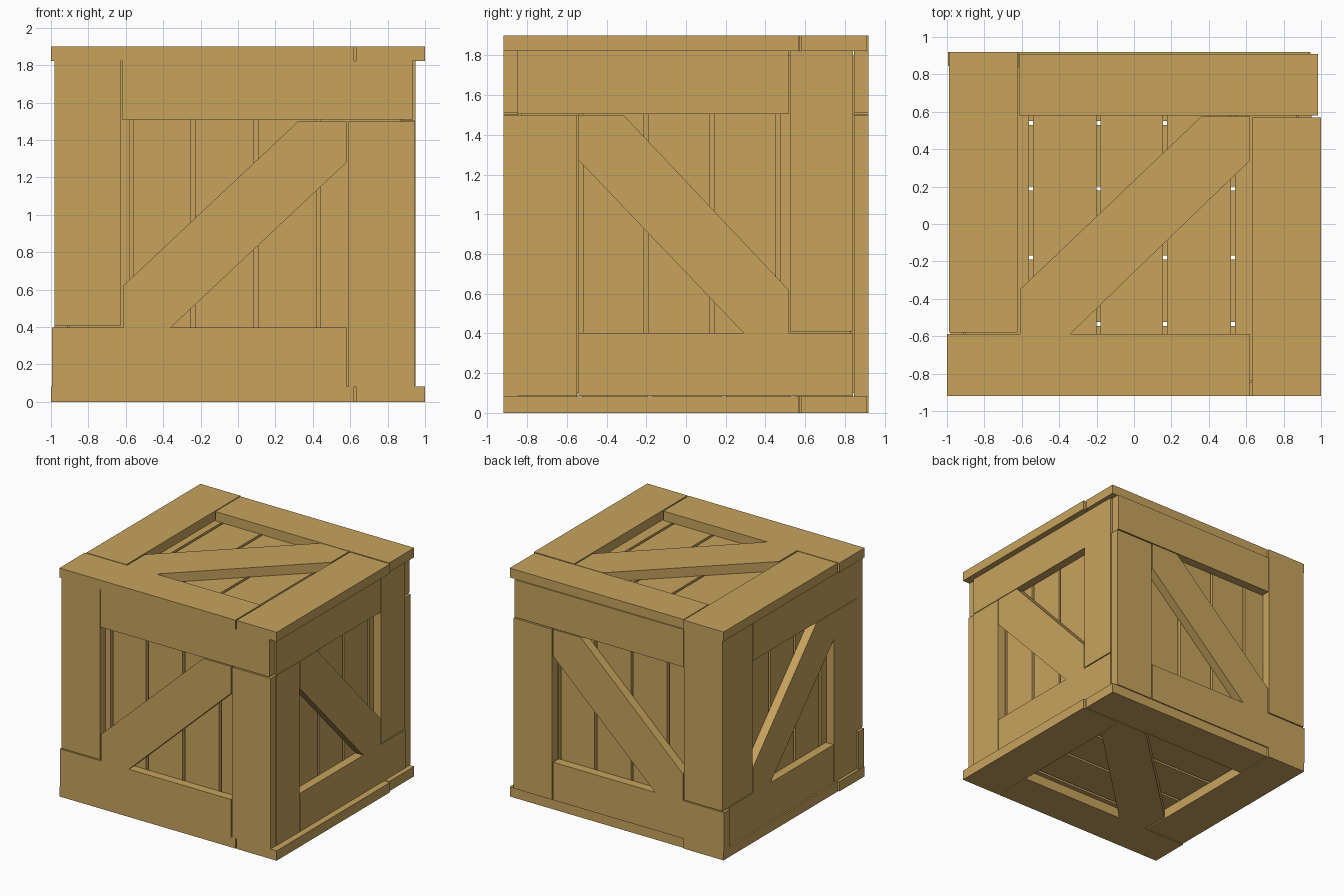
import bpy, bmesh
from mathutils import Vector

if "Cube" in bpy.data.objects:
    bpy.data.objects.remove(bpy.data.objects["Cube"])

wood = bpy.data.materials.new("wood")
wood.diffuse_color = (0.58, 0.37, 0.11, 1)
wood.use_nodes = True
wood.node_tree.nodes["Principled BSDF"].inputs["Base Color"].default_value = wood.diffuse_color


def prism(name, pts, d0, d1, axis):
    """Extrude a 2D outline between depths d0 and d1 along an axis."""
    def place(u, v, d):
        return {"x": (d, u, v), "y": (u, d, v), "z": (u, v, d)}[axis]
    bm = bmesh.new()
    a = [bm.verts.new(place(u, v, d0)) for u, v in pts]
    b = [bm.verts.new(place(u, v, d1)) for u, v in pts]
    bm.faces.new(a)
    bm.faces.new(b)
    for i in range(len(pts)):
        j = (i + 1) % len(pts)
        bm.faces.new((a[i], a[j], b[j], b[i]))
    bmesh.ops.recalc_face_normals(bm, faces=bm.faces)
    me = bpy.data.meshes.new(name)
    bm.to_mesh(me)
    bm.free()
    me.materials.append(wood)
    ob = bpy.data.objects.new(name, me)
    bpy.context.collection.objects.link(ob)
    return ob


def board(name, u0, u1, v0, v1, d0, d1, axis):
    return prism(name, [(u0, v0), (u1, v0), (u1, v1), (u0, v1)], d0, d1, axis)


def slats(name, gaps, lo, hi, v0, v1, d0, d1, axis, swap=False):
    """Row of planks split at the given gap centres."""
    g = 0.011
    gaps = sorted(gaps)
    starts = [lo] + [x + g for x in gaps]
    ends = [x - g for x in gaps] + [hi]
    for i, (s, e) in enumerate(zip(starts, ends)):
        rect = (v0, v1, s, e) if swap else (s, e, v0, v1)
        board(f"{name}_slat_{i + 1}", *rect, d0, d1, axis)


# Lid and base: four-board pinwheel frame, brace and slats
LID_GAPS = [-0.55, -0.19, 0.165, 0.53]
BASE_GAPS = [-0.535, -0.18, 0.19, 0.54]
for name, z0, z1 in (("lid", 1.822, 1.9), ("base", 0.0, 0.082)):
    board(name + "_left_board", -0.99, -0.622, -0.58, 0.92, z0, z1, "z")
    board(name + "_back_board", -0.615, 0.985, 0.58, 0.91, z0, z1, "z")
    board(name + "_right_board", 0.63, 1.0, -0.92, 0.57, z0, z1, "z")
    board(name + "_front_board", -1.0, 0.62, -0.92, -0.587, z0, z1, "z")
    prism(name + "_brace", [(-0.61, -0.587), (-0.34, -0.587), (0.62, 0.34),
                            (0.62, 0.575), (0.36, 0.575), (-0.61, -0.35)], z0, z1, "z")
slats("lid", LID_GAPS, -0.9, 0.87, -0.84, 0.84, 1.785, 1.822, "z")
slats("base", BASE_GAPS, -0.84, 0.84, -0.9, 0.87, 0.082, 0.118, "z", swap=True)

# Front and back walls: same frame, slat spacing reversed on the back
WALL_GAPS = [-0.57, -0.24, 0.095, 0.43]
for name, out, inn, deep, s in (("front", -0.92, -0.848, -0.812, 1),
                                ("back", 0.92, 0.845, 0.809, -1)):
    board(name + "_left_post", -0.982, -0.628, 0.405, 1.822, out, inn, "y")
    board(name + "_top_rail", -0.62, 0.933, 1.51, 1.822, out, inn, "y")
    board(name + "_right_post", 0.59, 0.943, 0.082, 1.5, out, inn, "y")
    board(name + "_bottom_rail", -0.995, 0.58, 0.082, 0.397, out, inn, "y")
    prism(name + "_brace", [(-0.615, 0.397), (-0.36, 0.397), (0.58, 1.28),
                            (0.58, 1.503), (0.325, 1.503), (-0.615, 0.62)], out, inn, "y")
    slats(name, [s * g for g in WALL_GAPS], -0.9, 0.87, 0.1, 1.8, inn, deep, "y")

# Left and right walls fit between the front and back walls
SIDE_GAPS = [-0.53, -0.2, 0.13, 0.465]
for name, out, inn, deep, s in (("right", 0.95, 0.878, 0.842, 1),
                                ("left", -0.98, -0.908, -0.872, -1)):
    board(name + "_front_post", -0.848, -0.548, 0.085, 1.5, out, inn, "x")
    board(name + "_top_rail", -0.848, 0.518, 1.505, 1.822, out, inn, "x")
    board(name + "_back_post", 0.524, 0.84, 0.41, 1.822, out, inn, "x")
    board(name + "_bottom_rail", -0.54, 0.842, 0.085, 0.402, out, inn, "x")
    prism(name + "_brace", [(-0.543, 1.5), (-0.543, 1.275), (0.29, 0.402),
                            (0.516, 0.402), (0.516, 0.62), (-0.315, 1.5)], out, inn, "x")
    slats(name, [s * g for g in SIDE_GAPS], -0.83, 0.83, 0.1, 1.8, inn, deep, "x")
